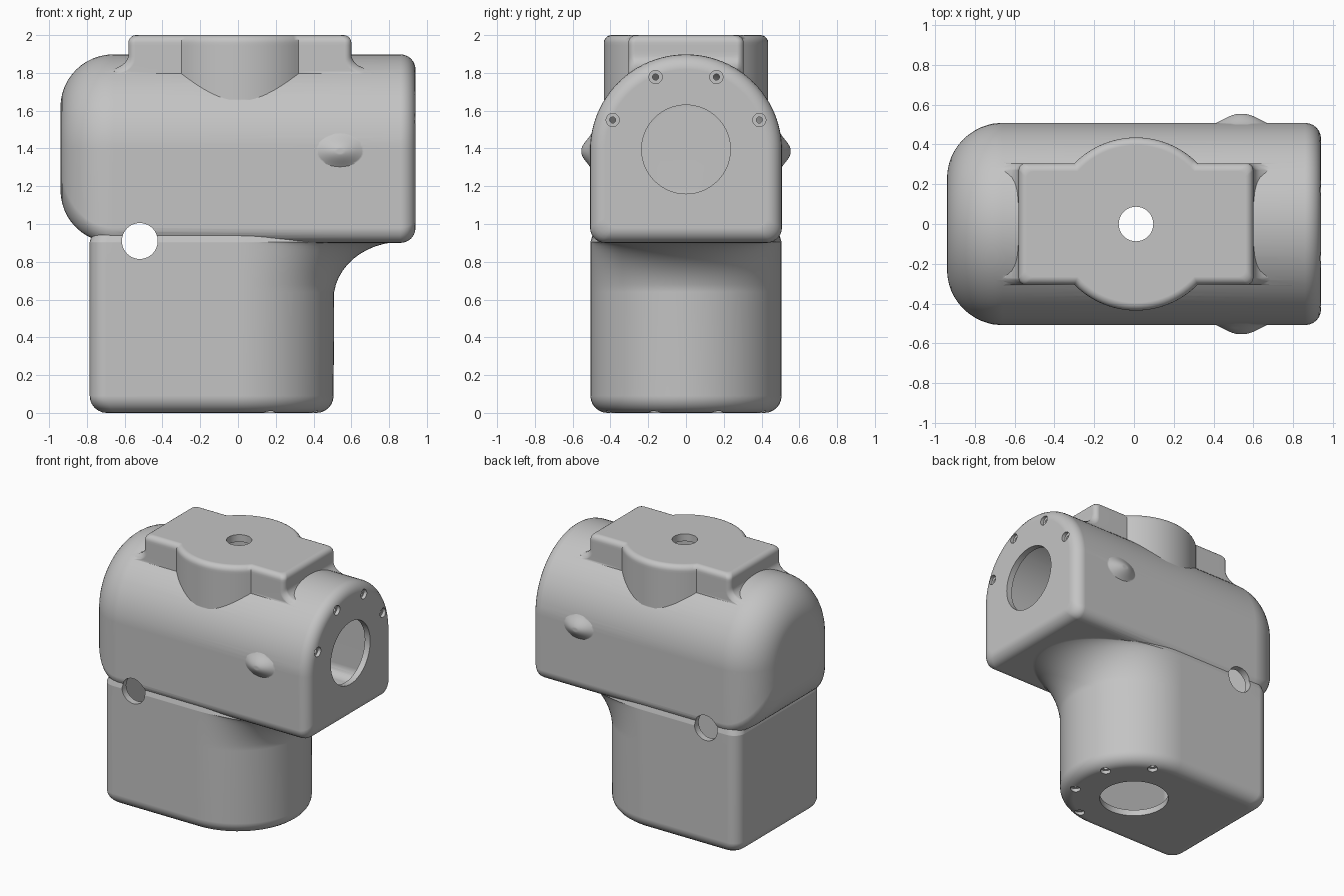
import bpy, bmesh
from math import sin, cos, pi, sqrt, asin, radians
from mathutils import Vector, Matrix

cube = bpy.data.objects.get("Cube")
if cube:
    bpy.data.objects.remove(cube, do_unlink=True)

grey = bpy.data.materials.new("cast_grey")
grey.use_nodes = True
colour = (0.55, 0.55, 0.55, 1)
grey.diffuse_color = colour
grey.node_tree.nodes["Principled BSDF"].inputs["Base Color"].default_value = colour

R, AXIS_Z = 0.508, 1.39     # barrel radius and axis height
WALL = 0.045


def finish(bm, name):
    bmesh.ops.recalc_face_normals(bm, faces=bm.faces)
    mesh = bpy.data.meshes.new(name)
    bm.to_mesh(mesh)
    bm.free()
    mesh.materials.append(grey)
    obj = bpy.data.objects.new(name, mesh)
    bpy.context.scene.collection.objects.link(obj)
    return obj


def loft(name, rings):
    """Skin a stack of equal-length point rings and cap both ends."""
    bm = bmesh.new()
    rows = [[bm.verts.new(p) for p in ring] for ring in rings]
    n = len(rows[0])
    for a, b in zip(rows, rows[1:]):
        for i in range(n):
            j = (i + 1) % n
            bm.faces.new((a[i], a[j], b[j], b[i]))
    bm.faces.new(rows[0])
    bm.faces.new(rows[-1])
    return finish(bm, name)


def d_outline(radius, back, corner, inset=0, stretch=1):
    """Half-round outline: arc towards +u, flat back with rounded corners."""
    r, b = radius - inset, inset - back
    arc = [-pi / 2 + pi * i / 48 for i in range(49)]
    pts = [(r * stretch * cos(a), r * sin(a)) for a in arc]
    for side in (1, -1):
        for i in range(7):
            a = pi / 2 * (i / 6 if side > 0 else 1 - i / 6)
            pts.append((b + corner * (1 - sin(a)),
                        side * (r - corner + corner * cos(a))))
    return pts


def barrel_ring(x, inset, corner):
    return [(x, v, AXIS_Z + u) for u, v in d_outline(R, 0.49, corner, inset)]


def column_ring(z, inset=0, stretch=1, corner=0.09):
    return [(u, v, z) for u, v in d_outline(0.506, 0.785, corner, inset, stretch)]


def quarter(n, r):
    """Steps of a rounded edge: distance from the end and inset."""
    for i in range(n + 1):
        a = pi / 2 * (1 - i / n)
        yield r * (1 - sin(a)), r * (1 - cos(a))


def boolean(target, tool, operation):
    mod = target.modifiers.new("cut", "BOOLEAN")
    mod.operation, mod.solver, mod.object = operation, "EXACT", tool
    graph = bpy.context.evaluated_depsgraph_get()
    result = bpy.data.meshes.new_from_object(target.evaluated_get(graph))
    target.modifiers.clear()
    target.data = result
    bpy.data.objects.remove(tool, do_unlink=True)


def rod(centre, axis, radius, length, segments=32):
    bm = bmesh.new()
    turn = Vector(axis).to_track_quat("Z", "Y").to_matrix().to_4x4()
    bmesh.ops.create_cone(bm, cap_ends=True, segments=segments, radius1=radius,
                          radius2=radius, depth=length,
                          matrix=Matrix.Translation(centre) @ turn)
    return finish(bm, "hole_cutter")


# Horizontal barrel: large dome-like rounding on one end, small on the other
rings = [barrel_ring(-0.94 + d, i, 0.08 + 0.25 * i) for d, i in quarter(12, 0.28)]
rings += [barrel_ring(0.94 - d, i, 0.08 - 0.3 * i) for d, i in reversed(list(quarter(6, 0.08)))]
housing = loft("gear_housing", rings)

# Vertical column with a flare where it meets the barrel
rings = [column_ring(d, i, 1, 0.09 - 0.3 * i) for d, i in quarter(6, 0.09)]
for k in range(1, 13):
    t = sin(pi / 2 * k / 12)
    flare = 0.36 * (1 - sqrt(1 - t * t))
    rings.append(column_ring(0.6 + 0.305 * t, 0, 1 + flare / R))
rings += [column_ring(0.97, 0.02, 1.5), column_ring(1.12, 0.06, 1.2)]
boolean(housing, loft("column", rings), "UNION")


# Mounting boss: rectangle merged with a disc, filleted into the barrel at its ends
def boss_ring(z, inset):
    hx, hy, r, c = 0.59 - inset, 0.305 - inset, 0.435 - inset, 0.035
    a0 = asin(hy / r)
    quad = [(hx - c + c * cos(a), hy - c + c * sin(a))
            for a in [pi / 2 * i / 5 for i in range(6)]]
    front = [(r * cos(a), r * sin(a))
             for a in [a0 + (pi - 2 * a0) * i / 24 for i in range(25)]]
    half = quad + front + [(-x, y) for x, y in reversed(quad)]
    ring = []
    for x, y in half + [(-x, -y) for x, y in half]:
        height = z - AXIS_Z - sqrt(R * R - y * y)
        t = min(1, max(0, 1 - height / 0.08))
        if abs(x) > 0.5:
            x += (0.1 if x > 0 else -0.1) * (1 - sqrt(1 - t * t))
        ring.append((x + 0.01, y, z))
    return ring


rings = [boss_ring(1.6 + 0.36 * i / 24, 0) for i in range(24)]
rings += [boss_ring(2 - d, i) for d, i in reversed(list(quarter(5, 0.04)))]
boolean(housing, loft("boss", rings), "UNION")

# Soft bumps on both flanks
for side in (1, -1):
    rings = []
    for k in range(13):
        rho = 1.1 - k / 12
        out = 0.495 + 0.06 * (0.5 + 0.5 * cos(pi * min(1, rho))) ** 0.8
        if k == 0:
            out = 0.47
        rings.append([(0.54 + 0.17 * rho * cos(a), side * out, 1.385 + 0.11 * rho * sin(a))
                      for a in [2 * pi * i / 32 for i in range(32)]])
    boolean(housing, loft("bump", rings), "UNION")

# Hollow interior
cutters = [
    loft("barrel_cavity", [barrel_ring(-0.94 + WALL + d, WALL + i, 0.08 + 0.2 * i)
                           for d, i in quarter(6, 0.24)]
         + [barrel_ring(0.94 - WALL, WALL, 0.08)]),
    loft("column_cavity", [column_ring(WALL, WALL + 0.005), column_ring(1.1, WALL + 0.005)]),
    rod((0.01, 0, 1.83), (0, 0, 1), 0.3, 0.23, 48),
    # Shaft openings, filler opening and side openings
    rod((0.92, 0, AXIS_Z + 0.005), (1, 0, 0), 0.235, 0.3, 64),
    rod((0, 0, 0.02), (0, 0, 1), 0.235, 0.3, 64),
    rod((0.01, 0, 1.95), (0, 0, 1), 0.087, 0.3),
    rod((-0.52, 0, 0.91), (0, 1, 0), 0.095, 1.4, 48),
]
# Counterbored screw holes around each shaft opening
for angle in (22.5, 67.5, 112.5, 157.5):
    u, v = 0.42 * sin(radians(angle)), 0.42 * cos(radians(angle))
    for radius, depth in ((0.035, 0.025), (0.016, 0.08)):
        cutters.append(rod((0.94, v, AXIS_Z + u), (1, 0, 0), radius, depth * 2, 20))
        cutters.append(rod((u, v, 0), (0, 0, 1), radius, depth * 2, 20))
for cutter in cutters:
    boolean(housing, cutter, "DIFFERENCE")

# Smooth shading with crisp opening edges
bpy.ops.object.select_all(action="DESELECT")
housing.select_set(True)
bpy.context.view_layer.objects.active = housing
bpy.ops.object.shade_smooth_by_angle(angle=radians(32))
normals = housing.modifiers.new("even_normals", "WEIGHTED_NORMAL")
normals.keep_sharp = True
